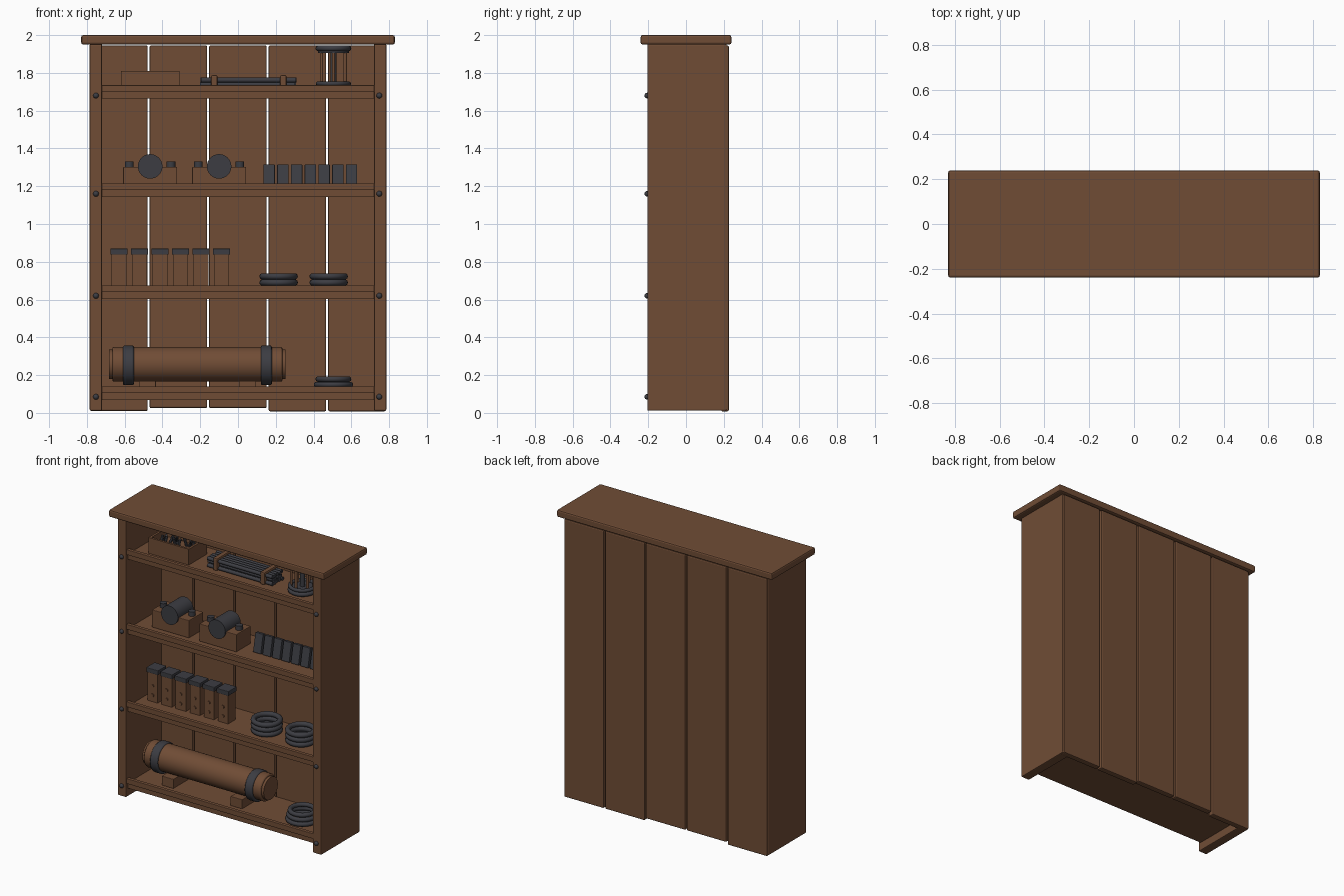
import bpy, math, random

random.seed(4)
if "Cube" in bpy.data.objects:
    bpy.data.objects.remove(bpy.data.objects["Cube"])


def material(name, rgb):
    m = bpy.data.materials.new(name)
    m.use_nodes = True
    m.diffuse_color = (*rgb, 1)
    bsdf = m.node_tree.nodes["Principled BSDF"]
    bsdf.inputs["Base Color"].default_value = (*rgb, 1)
    bsdf.inputs["Roughness"].default_value = 0.8
    return m


WOOD = material("brown wood", (0.162, 0.073, 0.036))
METAL = material("dark metal", (0.045, 0.046, 0.055))


def finish(name, mat, bevel=0, smooth=False):
    o = bpy.context.object
    o.name = name
    o.data.materials.append(mat)
    if bevel:
        b = o.modifiers.new("soft edges", "BEVEL")
        b.width, b.segments = bevel, 2
    if smooth:
        bpy.ops.object.shade_smooth_by_angle(angle=math.radians(40))
    return o


def box(name, mat, x, y, z, bevel=0.0, tilt=0):
    """Box from (low, high) pairs on each axis."""
    mid = [(a + b) / 2 for a, b in (x, y, z)]
    bpy.ops.mesh.primitive_cube_add(size=1, location=mid)
    o = bpy.context.object
    o.scale = [b - a for a, b in (x, y, z)]
    bpy.ops.object.transform_apply(location=False, rotation=False, scale=True)
    o.rotation_euler.x = tilt
    return finish(name, mat, bevel)


TURN = {"x": (0, math.pi / 2, 0), "y": (math.pi / 2, 0, 0), "z": (0, 0, 0)}


def rod(name, mat, at, r, length, axis="z", sides=24, bevel=0.0, rot=None):
    bpy.ops.mesh.primitive_cylinder_add(vertices=sides, radius=r, depth=length,
                                        location=at, rotation=rot or TURN[axis])
    return finish(name, mat, bevel, True)


def ring(name, mat, at, outer, thick):
    bpy.ops.mesh.primitive_torus_add(location=at, major_radius=outer - thick, minor_radius=thick,
                                     major_segments=32, minor_segments=10)
    return finish(name, mat, 0, True)


# Cabinet shell: lid, two sides, five back boards with gaps
box("lid", WOOD, (-0.83, 0.83), (-0.24, 0.24), (1.95, 2), 0.01)
for s, side in ((-1, "right"), (1, "left")):
    xs = sorted((s * 0.72, s * 0.785))
    box(side + "_side", WOOD, xs, (-0.205, 0.215), (0.012, 1.952), 0.006)
for i, low in enumerate((0.01, 0.025, 0.025, 0.008, 0.008)):
    x = -0.783 + i * 0.315
    box(f"back_board_{i + 1}", WOOD, (x, x + 0.305), (0.185, 0.227), (low, 1.945), 0.008)

# Shelves with a front lip and corner bolts
FLOORS = (0.105, 0.64, 1.18, 1.7)
for i, z in enumerate(FLOORS):
    box(f"shelf_{i + 1}", WOOD, (-0.722, 0.722), (-0.185, 0.186), (z - 0.036, z))
    box(f"shelf_lip_{i + 1}", WOOD, (-0.722, 0.722), (-0.197, -0.172), (z - 0.001, z + 0.035), 0.003)
    for x in (-0.752, 0.748):
        bpy.ops.mesh.primitive_uv_sphere_add(segments=12, ring_count=8, radius=0.015,
                                             location=(x, -0.205, z - 0.02))
        finish("bolt_head", METAL, 0, True)
LOW, MID, HIGH, TOP = FLOORS

# Bottom shelf: banded wooden barrel on two blocks
rod("barrel", WOOD, (-0.215, 0, 0.257), 0.092, 0.9, "x", 32, 0.008)
rod("barrel_core", WOOD, (-0.215, 0, 0.257), 0.078, 0.935, "x", 32)
for x in (-0.58, 0.15):
    rod("barrel_band", METAL, (x, 0, 0.252), 0.105, 0.058, "x", 32, 0.008)
for x in (-0.48, 0.05):
    box("barrel_block", WOOD, (x - 0.045, x + 0.045), (-0.09, 0.09), (LOW, LOW + 0.065), 0.003)

# Coils of metal rings
for i, r in enumerate((0.11, 0.104, 0.095)):
    ring("low_coil", METAL, (0.505, -0.01, LOW + 0.016 + i * 0.029), r, 0.015)
for x in (0.215, 0.48):
    for i in range(3):
        ring("coil", METAL, (x, 0.01, MID + 0.017 + i * 0.033), 0.102, 0.017)

# Third shelf from the top: capped boxes with pegs
for i in range(6):
    x = -0.63 + i * 0.1085
    box("canister", WOOD, (x - 0.039, x + 0.039), (-0.04, 0.04), (MID, 0.842))
    box("canister_cap", METAL, (x - 0.046, x + 0.046), (-0.047, 0.047), (0.838, 0.87), 0.004)
    for z in (0.685, 0.75):
        rod("peg", WOOD, (x, -0.042, z), 0.011, 0.01, "y", 12)

# Second shelf: wooden mounts carrying drums, and a row of tilted plates
for x in (-0.465, -0.1):
    box("mount", WOOD, (x - 0.143, x + 0.143), (-0.08, 0.08), (HIGH, 1.302), 0.004)
    rod("drum", METAL, (x, -0.005, 1.305), 0.065, 0.17, "y", 32)
    for s in (-1, 1):
        rod("mount_knob", METAL, (x + s * 0.11, 0, 1.315), 0.023, 0.034, "z", 16)
for i in range(7):
    x = 0.135 + i * 0.0727
    box("tilted_plate", METAL, (x, x + 0.06), (-0.015, 0.015), (HIGH + 0.002, 1.313), 0.002, -0.2)

# Top shelf: open tray of nails
X0, X1, Y0, Y1 = -0.62, -0.31, -0.1, 0.1
box("tray_floor", WOOD, (X0, X1), (Y0, Y1), (TOP, TOP + 0.05))
for y in (Y0, Y1 - 0.015):
    box("tray_long_wall", WOOD, (X0, X1), (y, y + 0.015), (TOP, 1.81))
for x in (X0, X1 - 0.015):
    box("tray_end_wall", WOOD, (x, x + 0.015), (Y0, Y1), (TOP, 1.81))
for i in range(14):
    at = (X0 + 0.05 + (i % 7) * 0.035, random.uniform(-0.05, 0.05), 1.775)
    tilt = (random.uniform(-0.7, 0.7), random.uniform(-0.7, 0.7), 0)
    rod("nail", METAL, at, 0.009, 0.07, sides=8, rot=tilt)

# Top shelf: strapped bundle of rods
for row, count in enumerate((5, 4, 5)):
    for k in range(count):
        y = (k - (count - 1) / 2) * 0.026
        shift = random.uniform(-0.006, 0.006)
        rod("bundle_rod", METAL, (0.055 + shift, y, TOP + 0.014 + row * 0.024), 0.013, 0.5, "x", 10)
for x in (-0.125, 0.24):
    box("bundle_strap", WOOD, (x - 0.017, x + 0.017), (-0.075, 0.075), (TOP, 1.788), 0.008)

# Top shelf: caged spool
CX, CY = 0.505, -0.01
for z, step in ((TOP + 0.016, 1), (1.93, -1)):
    ring("spool_rim", METAL, (CX, CY, z), 0.095, 0.015)
    rod("spool_plate", METAL, (CX, CY, z + step * 0.014), 0.082, 0.02, "z", 32)
ring("spool_lower_rim", METAL, (CX, CY, TOP + 0.043), 0.093, 0.012)
rod("spool_core", METAL, (CX, CY, 1.82), 0.016, 0.2, "z", 12)
for i in range(6):
    a = math.radians(60 * i + 30)
    at = (CX + 0.072 * math.cos(a), CY + 0.072 * math.sin(a), 1.82)
    rod("spool_bar", WOOD, at, 0.009, 0.21, "z", 10)
